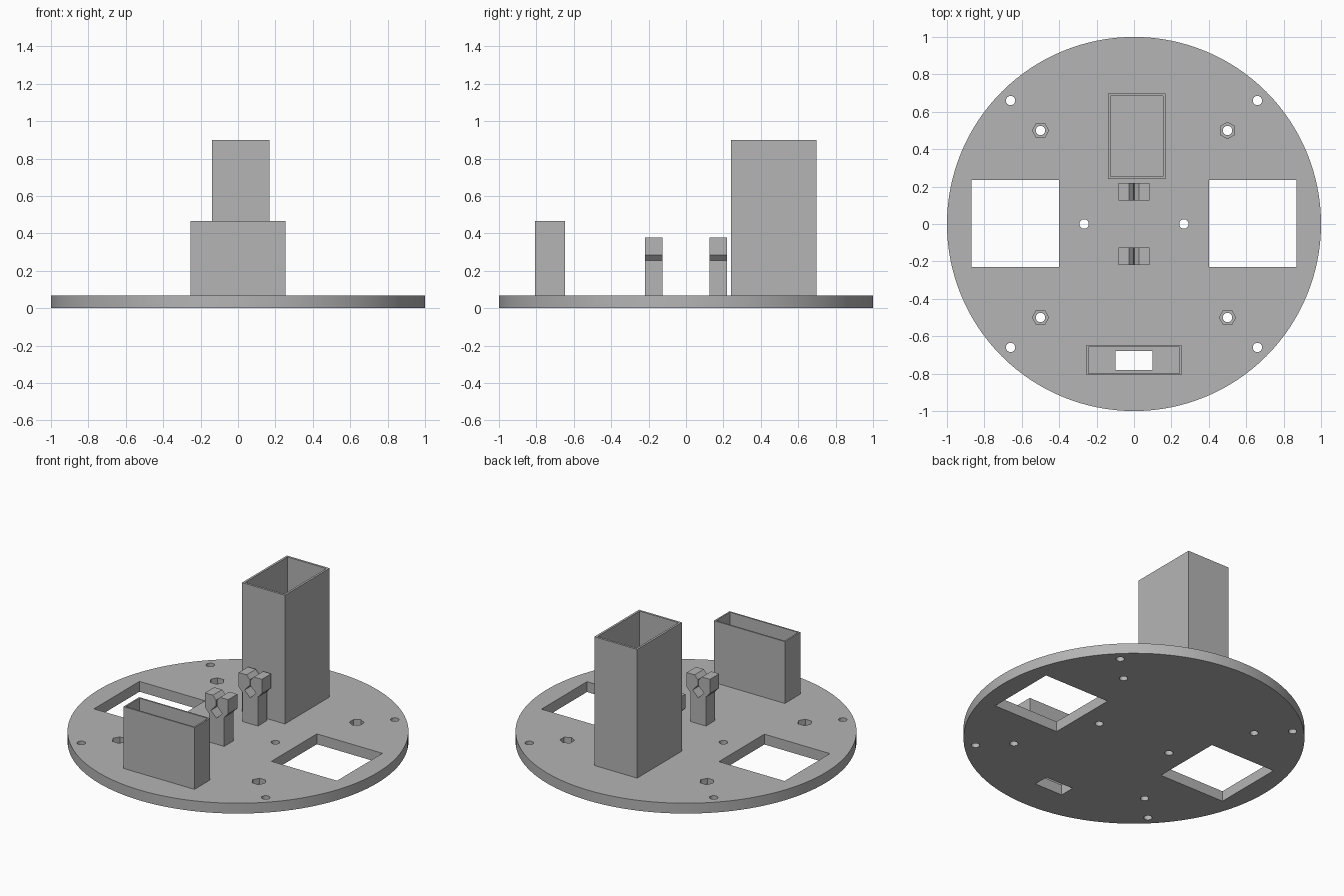
import bpy, bmesh, math
from mathutils import Matrix, Vector

if "Cube" in bpy.data.objects:
    bpy.data.objects.remove(bpy.data.objects["Cube"])

T = 0.067  # plate thickness

grey = bpy.data.materials.new("plain grey")
grey.diffuse_color = (0.46, 0.46, 0.46, 1)
grey.use_nodes = True
grey.node_tree.nodes["Principled BSDF"].inputs["Base Color"].default_value = grey.diffuse_color


def finish(name, bm):
    bmesh.ops.recalc_face_normals(bm, faces=bm.faces)
    me = bpy.data.meshes.new(name)
    bm.to_mesh(me)
    bm.free()
    me.materials.append(grey)
    ob = bpy.data.objects.new(name, me)
    bpy.context.collection.objects.link(ob)
    return ob


def add_box(bm, x0, x1, y0, y1, z0, z1):
    m = Matrix.Translation(((x0 + x1) / 2, (y0 + y1) / 2, (z0 + z1) / 2))
    bmesh.ops.create_cube(bm, size=1, matrix=m @ Matrix.Diagonal((x1 - x0, y1 - y0, z1 - z0, 1)))


def add_cylinder(bm, x, y, r, z0, z1, sides, turn=0):
    m = Matrix.Translation((x, y, (z0 + z1) / 2)) @ Matrix.Rotation(turn, 4, 'Z')
    bmesh.ops.create_cone(bm, cap_ends=True, segments=sides, radius1=r, radius2=r,
                          depth=z1 - z0, matrix=m)


def extrude_face(bm, points, offset):
    face = bm.faces.new([bm.verts.new(p) for p in points])
    out = bmesh.ops.extrude_face_region(bm, geom=[face])
    verts = [v for v in out["geom"] if isinstance(v, bmesh.types.BMVert)]
    bmesh.ops.translate(bm, vec=offset, verts=verts)


def open_box(name, x0, x1, y0, y1, z1, wall):
    # rectangular tube standing on the plate
    bm = bmesh.new()
    rings = []
    for inset, z in ((0, T), (0, z1), (wall, z1), (wall, T)):
        a, b, c, d = x0 + inset, x1 - inset, y0 + inset, y1 - inset
        rings.append([bm.verts.new((x, y, z)) for x, y in ((a, c), (b, c), (b, d), (a, d))])
    for i in range(4):
        r, s = rings[i], rings[(i + 1) % 4]
        for k in range(4):
            n = (k + 1) % 4
            bm.faces.new((r[k], r[n], s[n], s[k]))
    return finish(name, bm)


# Round base plate
bm = bmesh.new()
add_cylinder(bm, 0, 0, 1, 0, T, 128)
plate = finish("base_plate", bm)

# Through cuts: wheel windows, cable slot and screw holes
bm = bmesh.new()
add_box(bm, -0.87, -0.4, -0.23, 0.235, -0.1, 0.2)
add_box(bm, 0.4, 0.87, -0.23, 0.235, -0.1, 0.2)
add_box(bm, -0.1, 0.1, -0.78, -0.68, -0.1, 0.2)
for sx in (-1, 1):
    add_cylinder(bm, sx * 0.267, 0, 0.025, -0.1, 0.2, 24)
    for sy in (-1, 1):
        for d in (0.5, 0.66):
            add_cylinder(bm, sx * d, sy * d, 0.025, -0.1, 0.2, 24)
through = finish("through_cutter", bm)

# Hexagonal nut pockets
bm = bmesh.new()
for sx in (-1, 1):
    for sy in (-1, 1):
        turn = math.pi / 6 if sx == 1 and sy == 1 else 0
        hexagon = [(sx * 0.5 + 0.044 * math.cos(turn + k * math.pi / 3),
                    sy * 0.5 + 0.044 * math.sin(turn + k * math.pi / 3), 0.03) for k in range(6)]
        extrude_face(bm, hexagon, Vector((0, 0, 0.2)))
pockets = finish("nut_pocket_cutter", bm)

for cutter in (through, pockets):
    cutter.hide_render = True
    cutter.hide_set(True)
    mod = plate.modifiers.new(cutter.name, 'BOOLEAN')
    mod.operation = 'DIFFERENCE'
    mod.solver = 'EXACT'
    mod.object = cutter

# Bake the cuts, drop the cutters
bpy.context.view_layer.update()
plate_eval = plate.evaluated_get(bpy.context.evaluated_depsgraph_get())
cut_mesh = bpy.data.meshes.new_from_object(plate_eval)
plate.modifiers.clear()
plate.data = cut_mesh
for cutter in (through, pockets):
    bpy.data.objects.remove(cutter)
bpy.context.view_layer.objects.active = plate
plate.select_set(True)
bpy.ops.object.shade_smooth_by_angle(angle=math.radians(30))

# Open holders
open_box("tall_holder", -0.139, 0.168, 0.24, 0.698, 0.9, 0.014)
open_box("low_holder", -0.254, 0.254, -0.808, -0.648, 0.467, 0.01)

# Snap clips: flared head with a lead-in notch above a diamond seat
half = [(0.055, T), (0.055, 0.255), (0.083, 0.285), (0.083, 0.377), (0.026, 0.377),
        (0.003, 0.352), (0.003, 0.315), (0.04, 0.275)]
profile = half + [(0, 0.235)] + [(-x, z) for x, z in reversed(half)]
for name, y in (("front_clip", -0.22), ("back_clip", 0.125)):
    bm = bmesh.new()
    extrude_face(bm, [(x, y, z) for x, z in profile], Vector((0, 0.095, 0)))
    finish(name, bm)
